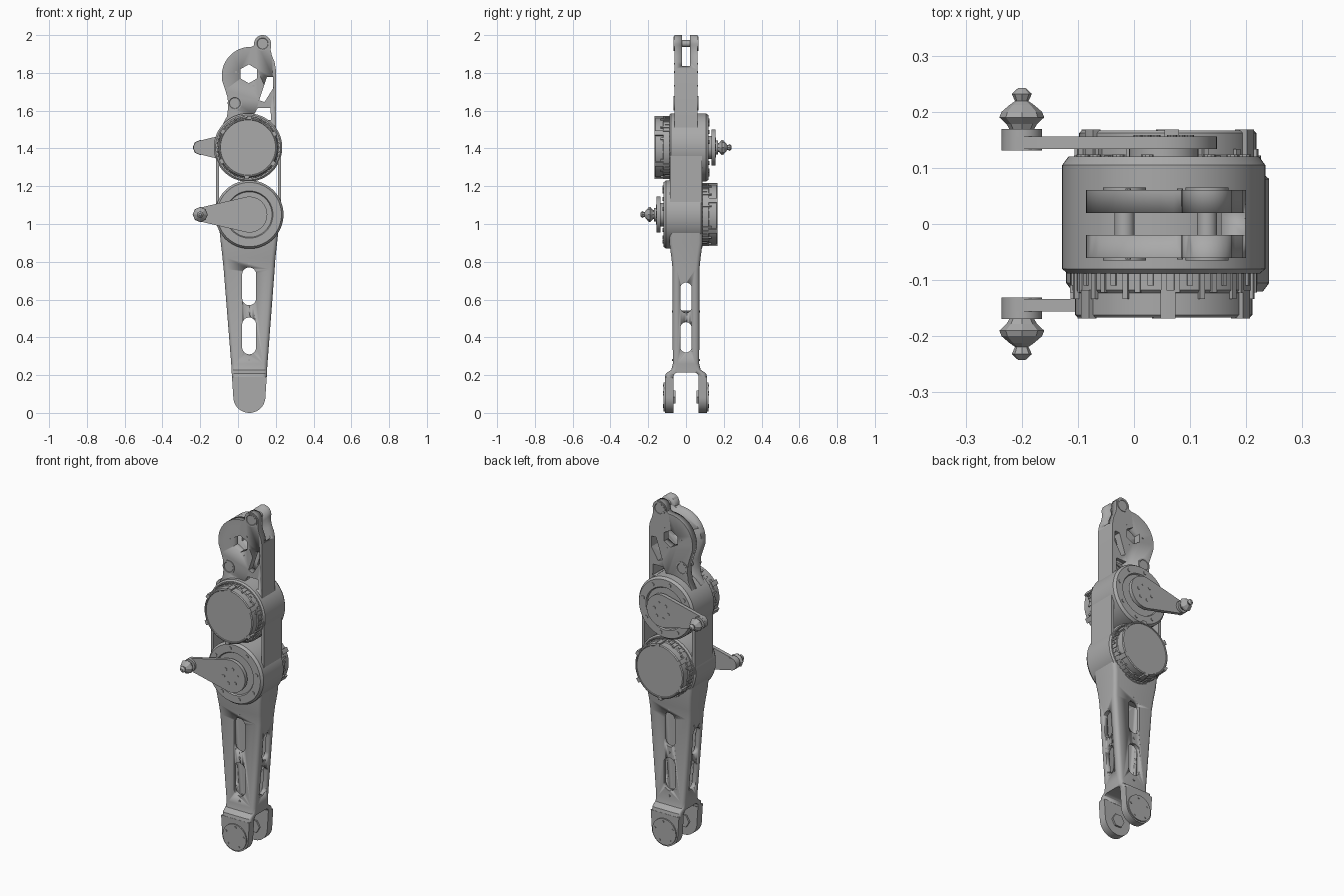
import bpy, bmesh, math
from mathutils import Vector, Matrix

cube = bpy.data.objects.get("Cube")
if cube:
    bpy.data.objects.remove(cube, do_unlink=True)

metal = bpy.data.materials.new("grey metal")
metal.use_nodes = True
GREY = (0.4, 0.4, 0.4, 1)
metal.diffuse_color = GREY
metal.node_tree.nodes["Principled BSDF"].inputs["Base Color"].default_value = GREY


def finish(name, bm, smooth=True):
    bmesh.ops.remove_doubles(bm, verts=bm.verts, dist=1e-5)
    bmesh.ops.recalc_face_normals(bm, faces=bm.faces)
    mesh = bpy.data.meshes.new(name)
    bm.to_mesh(mesh)
    bm.free()
    mesh.materials.append(metal)
    ob = bpy.data.objects.new(name, mesh)
    bpy.context.collection.objects.link(ob)
    if smooth:
        activate(ob)
        bpy.ops.object.shade_smooth_by_angle(angle=math.radians(32))
    return ob


def activate(ob):
    bpy.ops.object.select_all(action='DESELECT')
    ob.select_set(True)
    bpy.context.view_layer.objects.active = ob


def loft(name, rings):
    """Skin a stack of equal-length rings and cap both ends."""
    bm = bmesh.new()
    rows = [[bm.verts.new(p) for p in ring] for ring in rings]
    n = len(rows[0])
    for a, b in zip(rows, rows[1:]):
        for i in range(n):
            j = (i + 1) % n
            bm.faces.new((a[i], a[j], b[j], b[i]))
    bm.faces.new(rows[0])
    bm.faces.new(rows[-1])
    return finish(name, bm)


def prism(name, pts, lo, hi, axis='y'):
    place = (lambda p, d: (p[0], d, p[1])) if axis == 'y' else (lambda p, d: (d, p[0], p[1]))
    return loft(name, [[place(p, d) for p in pts] for d in (lo, hi)])


def arc(cx, cz, r, a0, a1, n=16):
    return [(cx + r * math.cos(a0 + (a1 - a0) * i / n),
             cz + r * math.sin(a0 + (a1 - a0) * i / n)) for i in range(n + 1)]


def lathe(name, x, z, profile, seg=48):
    """Revolve (radius, y) points about a y-parallel axis; ends are capped."""
    return loft(name, [[(x + r * math.cos(k * math.tau / seg), y, z + r * math.sin(k * math.tau / seg))
                        for k in range(seg)] for r, y in profile])


def disc(name, x, z, r, y0, y1, seg=32):
    return lathe(name, x, z, [(r, y0), (r, y1)], seg)


def bolts(name, x, z, ring, r, y0, y1, count, phase=0.2):
    for k in range(count):
        a = phase + k * math.tau / count
        disc(name, x + ring * math.cos(a), z + ring * math.sin(a), r, y0, y1, 10)


def cut(target, cutter):
    mod = target.modifiers.new("cut", 'BOOLEAN')
    mod.operation, mod.solver, mod.object = 'DIFFERENCE', 'EXACT', cutter
    activate(target)
    bpy.ops.object.modifier_apply(modifier=mod.name)
    bpy.data.objects.remove(cutter, do_unlink=True)


def stadium(c, z0, z1, r):
    return arc(c, z1 - r, r, 0, math.pi) + arc(c, z0 + r, r, math.pi, math.tau)


def rounded(z, cx, hx, hy, r):
    pts = []
    for k, (sx, sy) in enumerate(((1, 1), (-1, 1), (-1, -1), (1, -1))):
        pts += arc(cx + sx * (hx - r), sy * (hy - r), r, k * math.pi / 2, (k + 1) * math.pi / 2, 5)
    return [(x, y, z) for x, y in pts]


# Actuator: housing, motor on one side, output flange and crank on the other
def actuator(tag, x, z, s):
    lathe(tag + "_housing", x, z, [(r, s * y) for r, y in (
        (0.172, -0.088), (0.181, -0.08), (0.181, 0.105), (0.17, 0.12),
        (0.125, 0.12), (0.12, 0.112))], 64)
    bolts(tag + "_flange_bolt", x, z, 0.147, 0.011, s * 0.11, s * 0.124, 8)
    lathe(tag + "_motor", x, z, [(r, s * y) for r, y in (
        (0.163, -0.06), (0.163, -0.118), (0.158, -0.123), (0.158, -0.162),
        (0.153, -0.167), (0.148, -0.167), (0.146, -0.163))], 64)
    bm = bmesh.new()
    for k in range(44):
        a = k * math.tau / 44
        length = 0.03 + 0.012 * (k % 3)
        m = (Matrix.Translation((x, -s * (0.08 + length / 2), z)) @ Matrix.Rotation(-a, 4, 'Y')
             @ Matrix.Translation((0.163, 0, 0)) @ Matrix.Diagonal((0.008, length, 0.01, 1)))
        bmesh.ops.create_cube(bm, size=1, matrix=m)
    finish(tag + "_motor_ribs", bm, False)
    for k in range(6):
        a = 0.4 + k * math.tau / 6
        clip = arc(x, z, 0.167, a, a + 0.16, 4) + arc(x, z, 0.15, a + 0.16, a, 4)
        prism(tag + "_motor_clip", clip, -s * 0.118, -s * 0.168)
    # Crank arm tapering towards the rod joint
    tip, big, small = -0.2, 0.095, 0.036
    t = math.acos((big - small) / (x - tip))
    outline = arc(x, z, big, t - math.pi, math.pi - t, 28) + arc(tip, z, small, math.pi - t, math.pi + t, 14)
    disc(tag + "_output_post", x, z, 0.062, s * 0.105, s * 0.136)
    prism(tag + "_crank", outline, s * 0.134, s * 0.156)
    bolts(tag + "_crank_bolt", x, z, 0.046, 0.009, s * 0.15, s * 0.159, 6)
    disc(tag + "_crank_boss", tip, z, 0.036, s * 0.131, s * 0.169, 20)
    # Faceted rod joint and stud
    joint = lathe(tag + "_rod_joint", tip, z, [(r, s * y) for r, y in (
        (0.02, 0.165), (0.027, 0.178), (0.04, 0.19), (0.036, 0.2), (0.022, 0.212),
        (0.012, 0.219), (0.018, 0.232), (0.007, 0.242))], 8)
    for p in joint.data.polygons:
        p.use_smooth = False


UP, LOW = (0.053, 1.405), (0.06, 1.05)
actuator("upper", *UP, 1)
actuator("lower", *LOW, -1)

# Thin side walls joining the two housings
for x0, x1 in ((-0.117, -0.1), (0.212, 0.228)):
    prism("side_wall", [(x0, 1.05), (x1, 1.05), (x1, 1.405), (x0, 1.405)], -0.085, 0.085)

# Upper bracket: twin cheeks with a spine on one side
outline = ([(0.2, 1.45), (0.2, 1.82), (0.193, 1.86), (0.18, 1.89), (0.173, 1.92)]
           + arc(0.13, 1.955, 0.045, -0.2, math.pi + 0.2, 18)
           + [(0.07, 1.938)]
           + arc(0.067, 1.785, 0.153, 1.7, math.pi + 0.2, 14)
           + [(-0.068, 1.71), (-0.055, 1.67), (-0.052, 1.62), (-0.058, 1.57), (-0.085, 1.52), (-0.08, 1.45)])
bracket = prism("upper_bracket", outline, -0.061, 0.061)
cut(bracket, prism("cutter", [(-0.3, 1.5), (0.155, 1.5), (0.155, 1.79), (0.21, 1.85),
                              (0.3, 1.85), (0.3, 2.1), (-0.3, 2.1)], -0.02, 0.02))
windows = (
    arc(0.057, 1.795, 0.05, math.pi / 6, math.pi / 6 + math.tau * 5 / 6, 5),
    [(0.153, 1.778), (0.184, 1.778), (0.184, 1.715), (0.14, 1.645), (0.112, 1.655)],
    [(0.105, 1.615), (0.172, 1.615), (0.175, 1.55), (0.08, 1.55), (0.085, 1.58)],
)
for w in windows:
    cut(bracket, prism("cutter", w, -0.2, 0.2))
for x, z in ((0.13, 1.955), (-0.017, 1.64)):
    disc("bracket_pin", x, z, 0.018, -0.06, 0.06, 20)
    for s in (-1, 1):
        lathe("bracket_boss", x, z, [(0.038, s * 0.055), (0.038, s * 0.065), (0.03, s * 0.065), (0.028, s * 0.063)], 24)
for s in (-1, 1):
    bolts("bracket_screw", 0.057, 1.795, 0.068, 0.005, s * 0.058, s * 0.063, 3, 0.9)

# Lower leg: hollow tapered tube flaring into the fork and the housing
sections = ((0.185, 0.06, 0.092, 0.112), (0.208, 0.06, 0.093, 0.107), (0.228, 0.06, 0.094, 0.078),
            (0.26, 0.06, 0.096, 0.07), (0.76, 0.059, 0.135, 0.071), (0.82, 0.058, 0.14, 0.077),
            (0.9, 0.058, 0.149, 0.088), (1.05, 0.058, 0.165, 0.088))
leg = loft("lower_leg", [rounded(*sec, 0.022) for sec in sections])
cut(leg, loft("cutter", [rounded(0.26, 0.06, 0.072, 0.048, 0.015), rounded(0.82, 0.058, 0.115, 0.05, 0.015)]))
cut(leg, prism("cutter", [(-0.066, 0.1)] + arc(-0.041, 0.19, 0.025, math.pi, math.pi / 2, 6)
               + arc(0.041, 0.19, 0.025, math.pi / 2, 0, 6) + [(0.066, 0.1)], -0.2, 0.3, 'x'))
for z0, z1 in ((0.57, 0.77), (0.31, 0.505)):
    cut(leg, prism("cutter", stadium(0.059, z0, z1, 0.037), -0.2, 0.2))
for z0, z1 in ((0.53, 0.69), (0.32, 0.48)):
    cut(leg, prism("cutter", stadium(0, z0, z1, 0.03), -0.2, 0.3, 'x'))
for z in (0.28, 0.537, 0.79):
    disc("leg_screw", 0.059, z, 0.006, -0.075, 0.075, 10)

# Fork prongs with pivot caps
for s in (-1, 1):
    prong = [(0.152, 0.19), (-0.032, 0.19)] + arc(0.06, 0.085, 0.085, math.pi, math.tau, 28)
    prism("fork_prong", prong, s * 0.066, s * 0.112)
    disc("pivot_cap", 0.06, 0.085, 0.077, s * 0.11, s * 0.119, 40)
    bolts("pivot_bolt", 0.06, 0.085, 0.06, 0.006, s * 0.117, s * 0.122, 5)
    disc("pivot_inner_boss", 0.06, 0.085, 0.04, s * 0.056, s * 0.068, 6)
